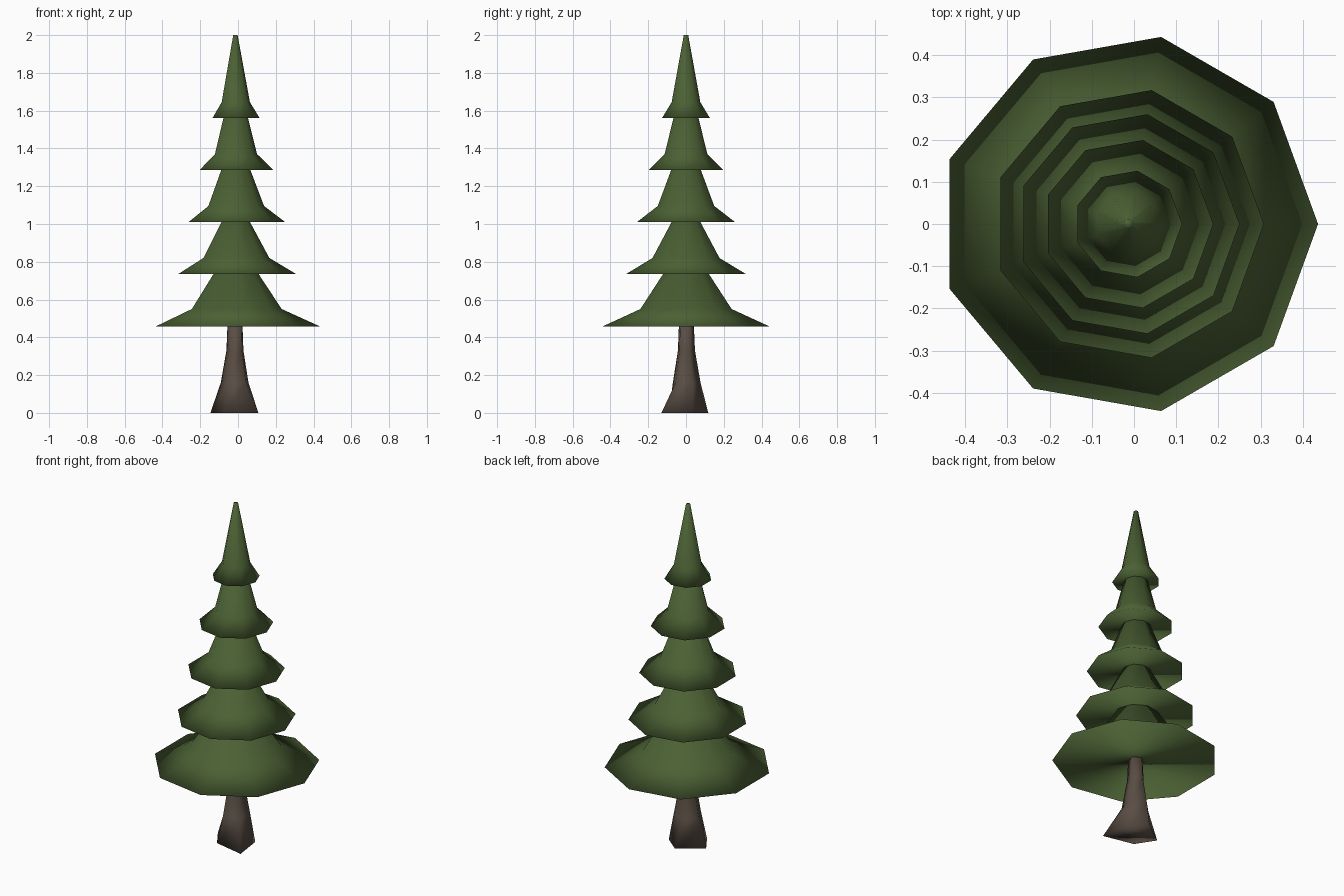
import bpy, math

if "Cube" in bpy.data.objects:
    bpy.data.objects.remove(bpy.data.objects["Cube"])

CX = -0.014  # tree axis


def material(name, rgb):
    m = bpy.data.materials.new(name)
    m.diffuse_color = (*rgb, 1)
    m.use_nodes = True
    m.node_tree.nodes["Principled BSDF"].inputs["Base Color"].default_value = m.diffuse_color
    return m


GREEN = material("needle green", (0.07, 0.118, 0.034))
BROWN = material("bark brown", (0.1, 0.075, 0.057))


def ring(r, z, sides, start=0.0):
    return [(CX + r * math.cos(start + math.tau * i / sides),
             r * math.sin(start + math.tau * i / sides), z) for i in range(sides)]


def loft(name, rings, mat):
    """Skin stacked rings of equal size, capped at both ends, smooth shaded."""
    n = len(rings[0])
    verts = [v for r in rings for v in r]
    faces = [(k * n + i, k * n + (i + 1) % n, (k + 1) * n + (i + 1) % n, (k + 1) * n + i)
             for k in range(len(rings) - 1) for i in range(n)]
    faces.append(tuple(reversed(range(n))))
    faces.append(tuple(range(len(verts) - n, len(verts))))
    me = bpy.data.meshes.new(name)
    me.from_pydata(verts, [], faces)
    me.materials.append(mat)
    me.shade_smooth()
    ob = bpy.data.objects.new(name, me)
    bpy.context.collection.objects.link(ob)
    return ob


# Trunk: five-sided, with an uneven flared foot
foot = [(0.108, -0.13, 0), (0.085, 0.04, 0), (-0.01, 0.118, 0), (-0.146, 0.02, 0), (-0.075, -0.09, 0)]
a = math.radians(-45)
loft("trunk", [foot, ring(0.078, 0.16, 5, a), ring(0.048, 0.33, 5, a), ring(0.042, 0.47, 5, a)], BROWN)

# Branch tiers: (radius, height) at rim, bend and top
tiers = [
    [(0.45, 0.457), (0.245, 0.55), (0.12, 0.74)],
    [(0.322, 0.735), (0.18, 0.82), (0.075, 1.015)],
    [(0.264, 1.01), (0.152, 1.095), (0.078, 1.29)],
    [(0.202, 1.285), (0.115, 1.37), (0.065, 1.57)],
    [(0.128, 1.562), (0.077, 1.645), (0.012, 2.0)],
]
for i, profile in enumerate(tiers):
    loft(f"branch_tier_{i + 1}", [ring(r, z, 9) for r, z in profile], GREEN)
